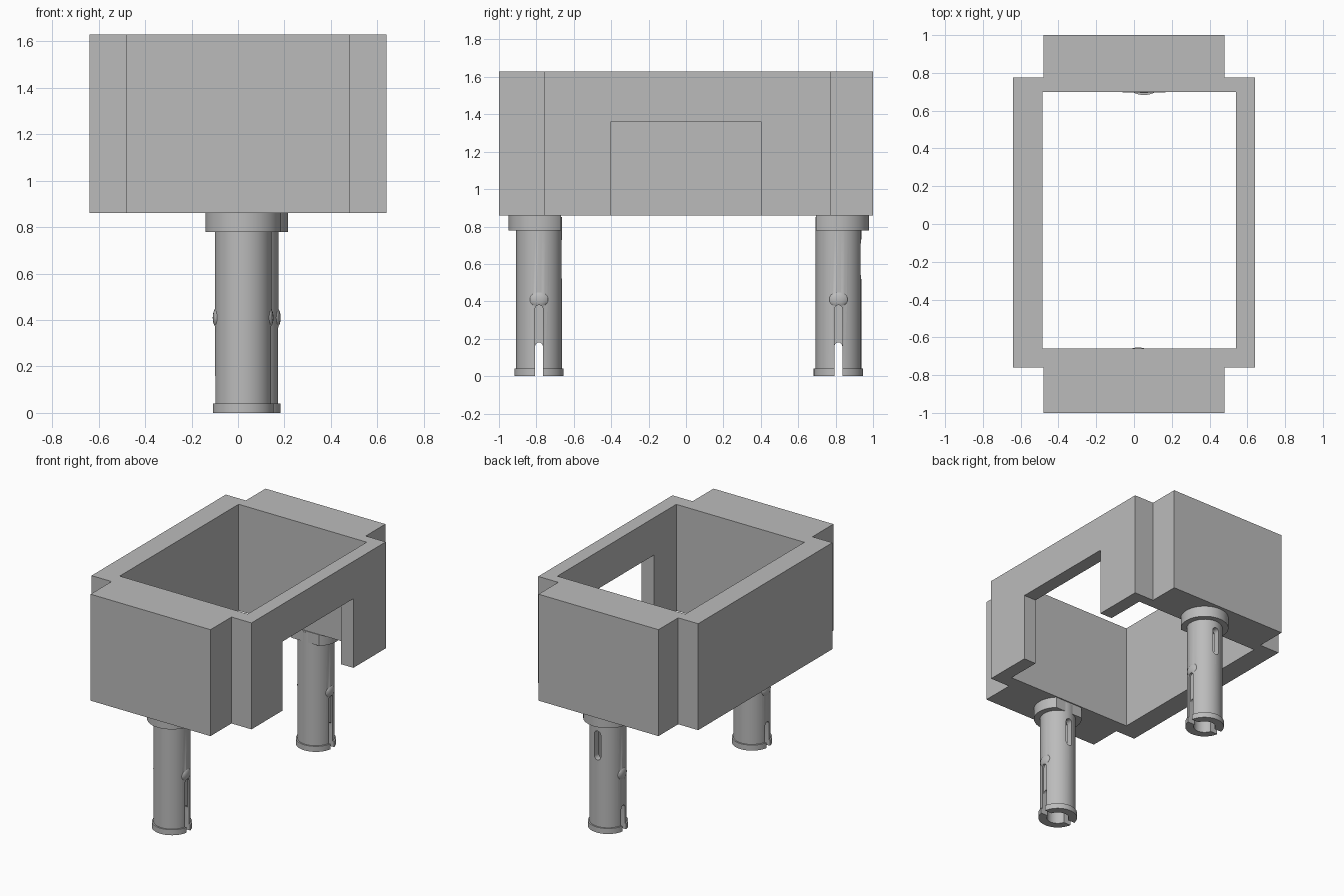
import bpy, bmesh, math
from mathutils import Matrix

cube = bpy.data.objects.get("Cube")
if cube:
    bpy.data.objects.remove(cube, do_unlink=True)

grey = bpy.data.materials.new("plain_grey")
grey.use_nodes = True
colour = (0.5, 0.5, 0.5, 1)
grey.diffuse_color = colour
grey.node_tree.nodes["Principled BSDF"].inputs["Base Color"].default_value = colour


def make_object(name, bm):
    bmesh.ops.recalc_face_normals(bm, faces=bm.faces)
    mesh = bpy.data.meshes.new(name)
    bm.to_mesh(mesh)
    bm.free()
    mesh.materials.append(grey)
    obj = bpy.data.objects.new(name, mesh)
    bpy.context.collection.objects.link(obj)
    return obj


def prism(name, outline, low, high):
    bm = bmesh.new()
    face = bm.faces.new([bm.verts.new((x, y, low)) for x, y in outline])
    top = bmesh.ops.extrude_face_region(bm, geom=[face])["geom"]
    bmesh.ops.translate(bm, vec=(0, 0, high - low),
                        verts=[v for v in top if isinstance(v, bmesh.types.BMVert)])
    return make_object(name, bm)


def box(name, xs, ys, zs):
    outline = [(xs[0], ys[0]), (xs[1], ys[0]), (xs[1], ys[1]), (xs[0], ys[1])]
    return prism(name, outline, *zs)


def cylinder(name, centre, radius, low, high, sides=48):
    bm = bmesh.new()
    bmesh.ops.create_cone(bm, cap_ends=True, segments=sides, radius1=radius,
                          radius2=radius, depth=high - low,
                          matrix=Matrix.Translation((*centre, (low + high) / 2)))
    return make_object(name, bm)


def slot(name, centre, direction, inner, outer, low, high, width):
    # Upright slot with rounded ends, pushed out along a horizontal direction
    r = width / 2
    arc = [math.pi * i / 8 for i in range(9)]
    outline = [(r * math.cos(a), high - r + r * math.sin(a)) for a in arc]
    outline += [(-r * math.cos(a), low + r - r * math.sin(a)) for a in arc]
    obj = prism(name, outline, inner, outer)
    turn = Matrix.Rotation(direction, 4, 'Z') @ Matrix(
        ((0, 0, 1, 0), (1, 0, 0, 0), (0, 1, 0, 0), (0, 0, 0, 1)))
    obj.data.transform(Matrix.Translation((*centre, 0)) @ turn)
    return obj


def combine(obj, other, operation='DIFFERENCE'):
    other.hide_render = True
    mod = obj.modifiers.new("combine", 'BOOLEAN')
    mod.operation = operation
    mod.solver = 'EXACT'
    mod.object = other
    bpy.context.view_layer.objects.active = obj
    bpy.ops.object.modifier_apply(modifier=mod.name)
    bpy.data.objects.remove(other, do_unlink=True)


def smooth(obj):
    bpy.ops.object.select_all(action='DESELECT')
    obj.select_set(True)
    bpy.context.view_layer.objects.active = obj
    bpy.ops.object.shade_smooth_by_angle(angle=math.radians(30))


# Open rectangular frame with thicker blocks at both ends
BOTTOM, TOP = 0.86, 1.63
side, end, front, back = 0.64, 0.48, -0.76, 0.775
outline = [(-end, -1), (end, -1), (end, front), (side, front), (side, back), (end, back),
           (end, 1), (-end, 1), (-end, back), (-side, back), (-side, front), (-end, front)]
frame = prism("frame", outline, BOTTOM, TOP)
combine(frame, box("opening_cutter", (-0.485, 0.54), (-0.66, 0.70), (0.5, 2)))
combine(frame, box("notch_cutter", (0.5, 0.8), (-0.405, 0.405), (0.5, 1.36)))

# Hollow split pegs beneath the two end blocks
for label, centre, clip in (("front", (0.022, -0.786), (-2, -0.668)),
                            ("back", (0.053, 0.815), (0.695, 2))):
    collar = cylinder(label + "_collar", centre, 0.163, 0.78, BOTTOM)
    combine(collar, box("collar_clip", (-1, 1), clip, (0, 2)), 'INTERSECT')
    smooth(collar)

    peg = cylinder(label + "_peg", centre, 0.122, 0.01, 0.85)
    combine(peg, cylinder("foot_ring", centre, 0.132, 0, 0.04), 'UNION')
    # Small snap bumps on both sides
    for sign in (-1, 1):
        bm = bmesh.new()
        place = Matrix.Translation((centre[0] + sign * 0.11, centre[1], 0.41))
        bmesh.ops.create_uvsphere(bm, u_segments=16, v_segments=10, radius=1,
                                  matrix=place @ Matrix.Diagonal((0.021, 0.05, 0.045, 1)))
        combine(peg, make_object("bump", bm), 'UNION')
    # Bore, bottom split, shallow groove and upper slot
    combine(peg, cylinder("bore_cutter", centre, 0.075, -0.1, 0.76))
    combine(peg, slot("split_cutter", centre, 0, -0.3, 0.3, -0.2, 0.18, 0.042))
    combine(peg, slot("groove_cutter", centre, 0, 0.108, 0.3, 0.1, 0.38, 0.042))
    combine(peg, slot("upper_slot_cutter", centre, math.pi / 2, 0.03, 0.3, 0.52, 0.73, 0.05))
    smooth(peg)
